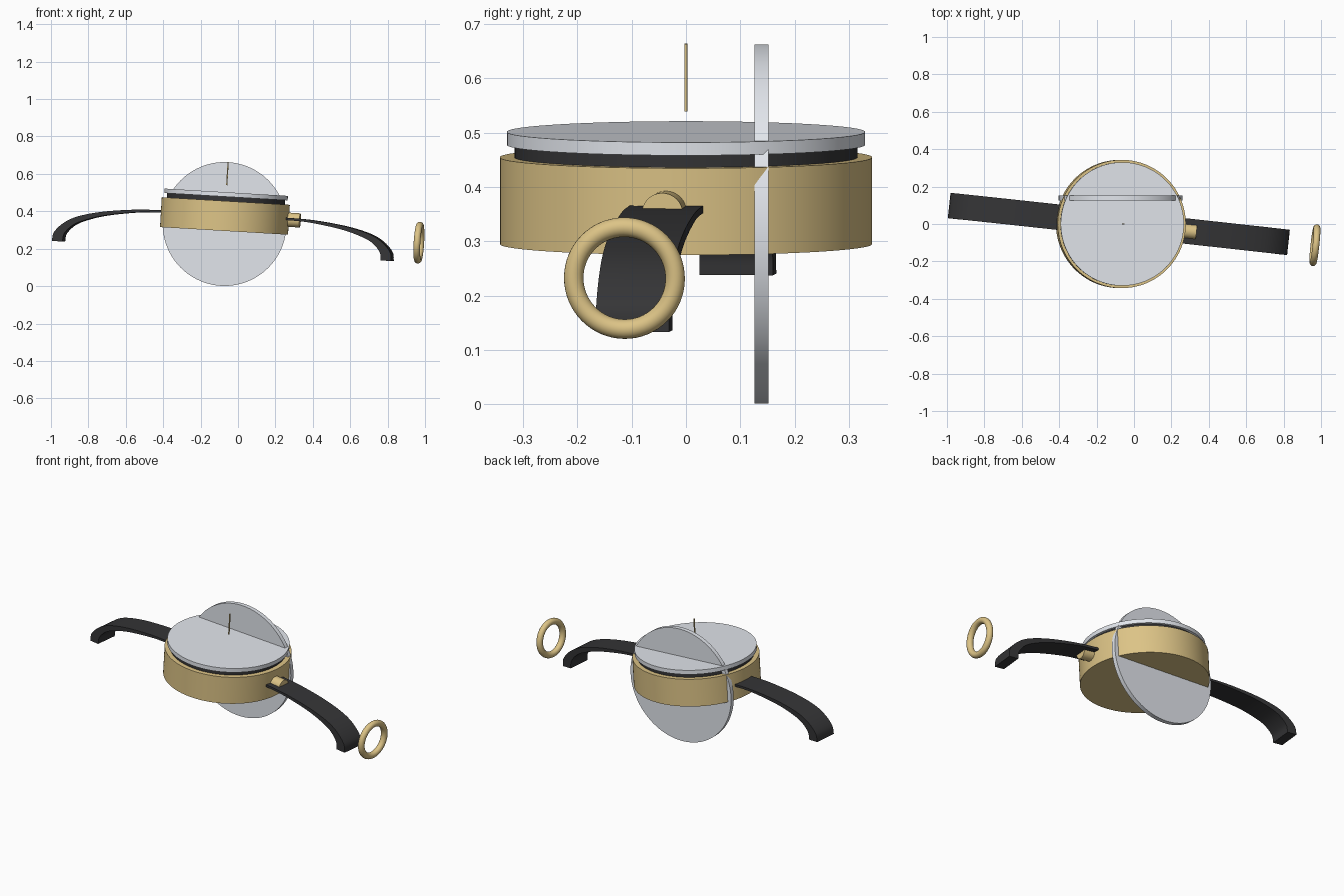
import bpy, bmesh, math
from mathutils import Matrix, Vector

if "Cube" in bpy.data.objects:
    bpy.data.objects.remove(bpy.data.objects["Cube"])


def material(name, rgb):
    m = bpy.data.materials.new(name)
    m.diffuse_color = (*rgb, 1)
    m.use_nodes = True
    m.node_tree.nodes["Principled BSDF"].inputs["Base Color"].default_value = m.diffuse_color
    return m


gold = material("gold", (0.72, 0.55, 0.24))
black = material("black", (0.035, 0.035, 0.037))
silver = material("silver", (0.76, 0.79, 0.84))

# Shared frame of the watch: turned a little, then tipped down to the right
FRAME = (Matrix.Translation((-0.07, 0, 0.375))
         @ Matrix.Rotation(math.radians(3.4), 4, 'Y')
         @ Matrix.Rotation(math.radians(-6.2), 4, 'Z'))
ALONG_X = Matrix.Rotation(math.radians(90), 4, 'Y')
ALONG_Y = Matrix.Rotation(math.radians(90), 4, 'X')


def finish(ob, name, mat, matrix):
    ob.name = ob.data.name = name
    ob.data.materials.append(mat)
    ob.matrix_world = matrix
    bpy.ops.object.select_all(action='DESELECT')
    ob.select_set(True)
    bpy.context.view_layer.objects.active = ob
    bpy.ops.object.shade_smooth_by_angle(angle=math.radians(35))
    return ob


def cylinder(name, mat, radius, depth, matrix, sides=96):
    bpy.ops.mesh.primitive_cylinder_add(vertices=sides, radius=radius, depth=depth)
    return finish(bpy.context.object, name, mat, matrix)


def stacked(name, mat, radius, low, high):
    """Round layer of the watch between two heights in its own frame."""
    return cylinder(name, mat, radius, high - low,
                    FRAME @ Matrix.Translation((0, 0, (low + high) / 2)))


# Case, dial and top plate
stacked("case", gold, 0.343, -0.08, 0.08)
stacked("dial", black, 0.316, 0.06, 0.106)
stacked("top_plate", silver, 0.33, 0.103, 0.127)

# Upright glass disc through the back of the case
cylinder("glass_disc", silver, 0.331, 0.025,
         Matrix.Translation((-0.072, 0.139, 0.332)) @ ALONG_Y)

# Crown on the right side
cylinder("crown", gold, 0.038, 0.08,
         FRAME @ Matrix.Translation((0.365, 0, 0)) @ ALONG_X, 32)

# Thin hand floating above the dial
bpy.ops.mesh.primitive_cube_add(size=1)
hand = bpy.context.object
hand.data.transform(Matrix.Diagonal((0.006, 0.005, 0.125, 1)))
finish(hand, "hand", gold, FRAME @ Matrix.Translation((0, 0, 0.227)))


# Strap: side profile, thickening toward the curled end
def smooth_path(pts, steps=5):
    """Catmull-Rom curve through the points."""
    p = [Vector(q) for q in pts]
    p = [2 * p[0] - p[1]] + p + [2 * p[-1] - p[-2]]
    out = []
    for a, b, c, d in zip(p, p[1:], p[2:], p[3:]):
        for i in range(steps):
            t = i / steps
            out.append(0.5 * (2 * b + (c - a) * t + (2 * a - 5 * b + 4 * c - d) * t * t
                              + (3 * b - a - 3 * c + d) * t ** 3))
    return out + [p[-2]]


outer = smooth_path([(0.20, 0.010), (0.35, 0.010), (0.48, 0.005), (0.65, -0.016),
                     (0.78, -0.048), (0.855, -0.087), (0.905, -0.14), (0.914, -0.188)])
inner = smooth_path([(0.20, -0.003), (0.35, -0.003), (0.47, -0.009), (0.64, -0.036),
                     (0.75, -0.069), (0.81, -0.10), (0.85, -0.145), (0.857, -0.188)])
bm = bmesh.new()
rows = [[bm.verts.new((q[0], y, q[1])) for q, y in
         ((o, -0.068), (o, 0.068), (i, 0.068), (i, -0.068))]
        for o, i in zip(outer, inner)]
for r, s in zip(rows, rows[1:]):
    for k in range(4):
        n = (k + 1) % 4
        bm.faces.new((r[k], r[n], s[n], s[k]))
bm.faces.new(rows[0])
bm.faces.new(rows[-1])
bmesh.ops.recalc_face_normals(bm, faces=bm.faces)
mesh = bpy.data.meshes.new("strap")
bm.to_mesh(mesh)
bm.free()
strap = bpy.data.objects.new("strap", mesh)
bpy.context.collection.objects.link(strap)
finish(strap, "strap", black, FRAME)
mirror = strap.modifiers.new("both_sides", 'MIRROR')
mirror.use_mirror_merge = False

# Buckle ring beyond the right strap
bpy.ops.mesh.primitive_torus_add(major_radius=0.094, minor_radius=0.018,
                                 major_segments=64, minor_segments=20)
finish(bpy.context.object, "buckle_ring", gold,
       FRAME @ Matrix.Translation((1.05, 0, -0.081)) @ ALONG_X)
